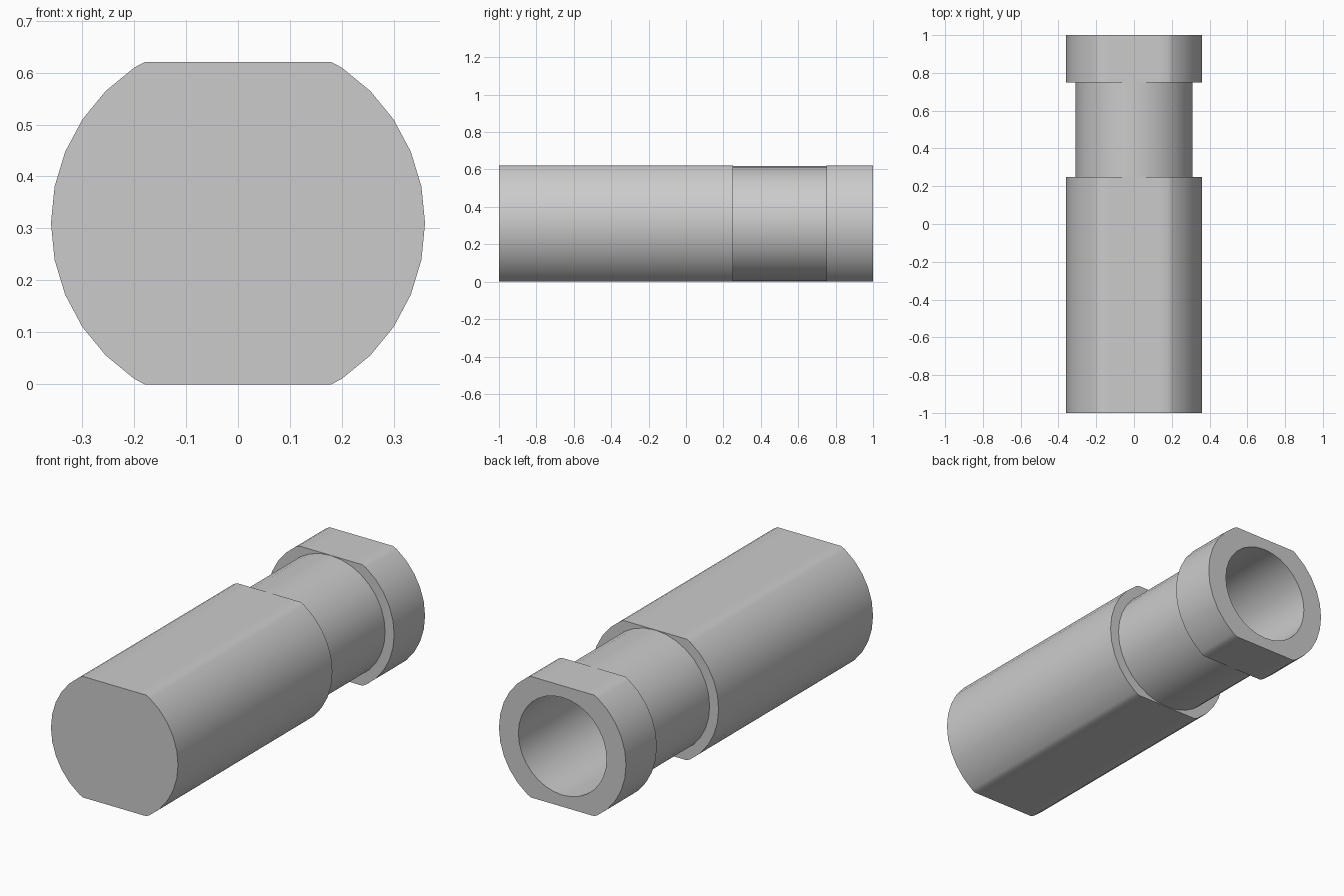
import bpy
import bmesh
import math
from mathutils import Vector

cube = bpy.data.objects.get("Cube")
if cube:
    bpy.data.objects.remove(cube, do_unlink=True)

OUTER, NECK, BORE = 0.36, 0.309, 0.25   # radii
HALF_HEIGHT = 0.31                      # axis to each flat
SEGMENTS = 32

# Half section as (radius, y): closed front, waisted neck, collar, blind bore
section = [
    (0, -1), (OUTER, -1),
    (OUTER, 0.25), (NECK, 0.25),
    (NECK, 0.75), (OUTER, 0.75),
    (OUTER, 1), (BORE, 1),
    (BORE, -0.25), (0, -0.25),
]

# Revolve the section around the long axis
bm = bmesh.new()
verts = [bm.verts.new((r, y, 0)) for r, y in section]
edges = [bm.edges.new(pair) for pair in zip(verts, verts[1:])]
bmesh.ops.spin(bm, geom=verts + edges, cent=(0, 0, 0), axis=(0, 1, 0),
               angle=math.tau, steps=SEGMENTS)
bmesh.ops.remove_doubles(bm, verts=bm.verts, dist=0.0005)

# Slice off the top and bottom and cap the flats
for side in (1, -1):
    cut = bmesh.ops.bisect_plane(
        bm, geom=bm.verts[:] + bm.edges[:] + bm.faces[:], dist=0.00001,
        plane_co=Vector((0, 0, side * HALF_HEIGHT)),
        plane_no=Vector((0, 0, side)), clear_outer=True)
    rim = [e for e in cut["geom_cut"] if isinstance(e, bmesh.types.BMEdge)]
    bmesh.ops.holes_fill(bm, edges=rim, sides=0)

bmesh.ops.recalc_face_normals(bm, faces=bm.faces)
bmesh.ops.translate(bm, verts=bm.verts, vec=(0, 0, HALF_HEIGHT))

mesh = bpy.data.meshes.new("pin_body")
bm.to_mesh(mesh)
bm.free()
pin = bpy.data.objects.new("pin_body", mesh)
bpy.context.collection.objects.link(pin)

# Plain grey
grey = bpy.data.materials.new("light_grey")
grey.use_nodes = True
colour = (0.6, 0.6, 0.6, 1)
grey.diffuse_color = colour
grey.node_tree.nodes["Principled BSDF"].inputs["Base Color"].default_value = colour
mesh.materials.append(grey)

# Smooth round walls, crisp rims
bpy.ops.object.select_all(action="DESELECT")
pin.select_set(True)
bpy.context.view_layer.objects.active = pin
bpy.ops.object.shade_smooth_by_angle(angle=math.radians(30))
